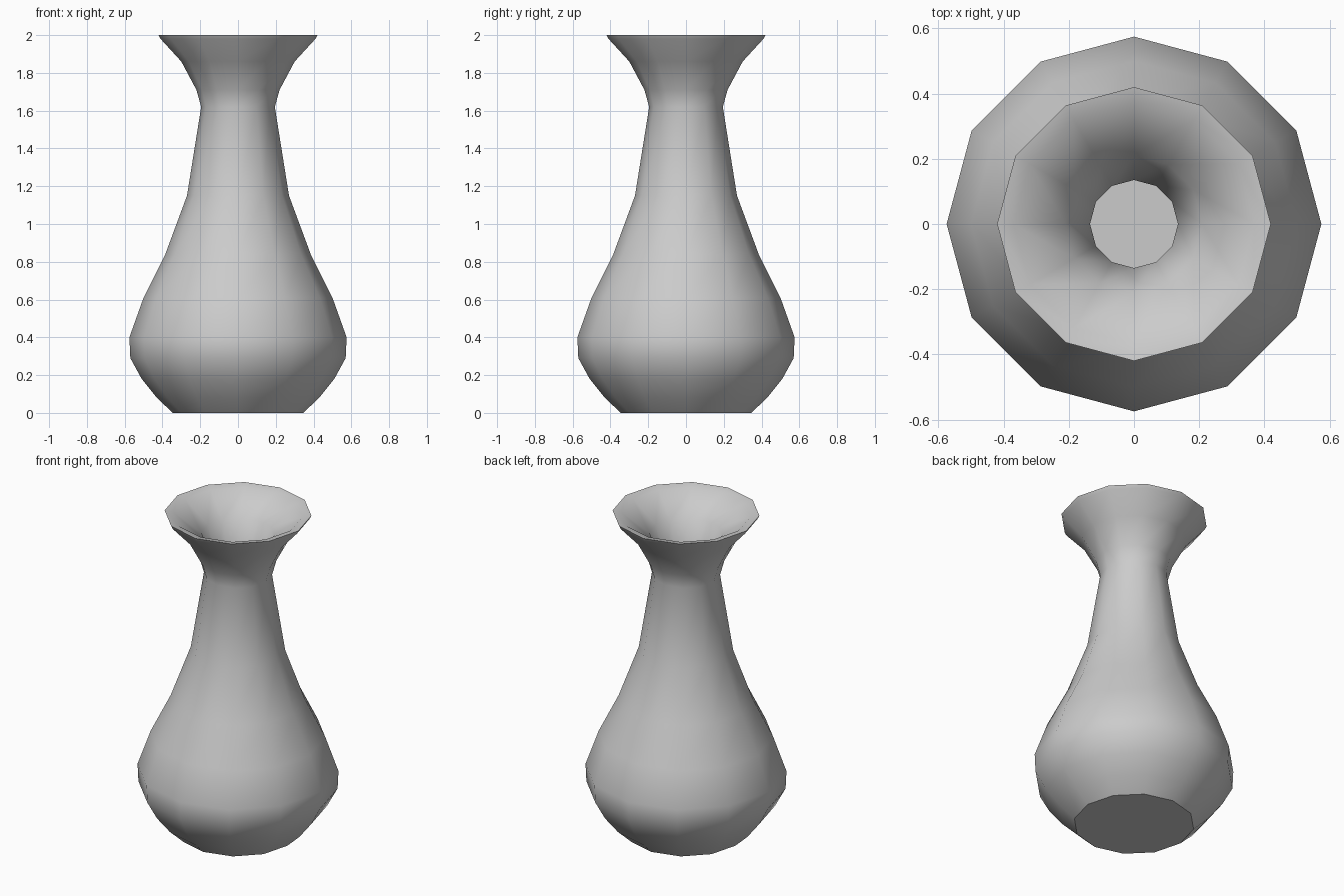
import bpy, bmesh
from math import cos, sin, pi, radians

cube = bpy.data.objects.get("Cube")
if cube:
    bpy.data.objects.remove(cube, do_unlink=True)

SIDES = 12

# Plain grey clay
clay = bpy.data.materials.new("grey_clay")
clay.use_nodes = True
grey = (0.6, 0.6, 0.6, 1)
clay.diffuse_color = grey
clay.node_tree.nodes["Principled BSDF"].inputs["Base Color"].default_value = grey

# Radius and height of each ring: foot, belly, neck and flared mouth
outer = [(0.345, 0), (0.43, 0.08), (0.51, 0.18), (0.57, 0.29), (0.575, 0.4),
         (0.5, 0.61), (0.385, 0.84), (0.27, 1.15), (0.195, 1.62),
         (0.22, 1.71), (0.3, 1.86), (0.41, 1.98), (0.42, 2)]
# Inside wall: lip, throat and hollow belly down to the floor
inner = [(0.37, 1.99), (0.21, 1.87), (0.135, 1.62), (0.205, 1.14),
         (0.32, 0.82), (0.44, 0.58), (0.51, 0.39), (0.505, 0.31),
         (0.46, 0.22), (0.385, 0.13), (0.32, 0.065)]


def spin_profile(name, profile):
    """Ring-by-ring lathe with a flat cap at each end."""
    bm = bmesh.new()
    rings = [[bm.verts.new((r * cos(2 * pi * i / SIDES), r * sin(2 * pi * i / SIDES), z))
              for i in range(SIDES)] for r, z in profile]
    for low, high in zip(rings, rings[1:]):
        for i in range(SIDES):
            j = (i + 1) % SIDES
            bm.faces.new((low[i], low[j], high[j], high[i]))
    bm.faces.new(rings[0][::-1])
    bm.faces.new(rings[-1])
    bmesh.ops.recalc_face_normals(bm, faces=bm.faces)
    mesh = bpy.data.meshes.new(name)
    bm.to_mesh(mesh)
    bm.free()
    mesh.materials.append(clay)
    obj = bpy.data.objects.new(name, mesh)
    bpy.context.collection.objects.link(obj)
    return obj


vase = spin_profile("vase", outer + inner)
bpy.ops.object.select_all(action="DESELECT")
vase.select_set(True)
bpy.context.view_layer.objects.active = vase
bpy.ops.object.shade_smooth_by_angle(angle=radians(40))
